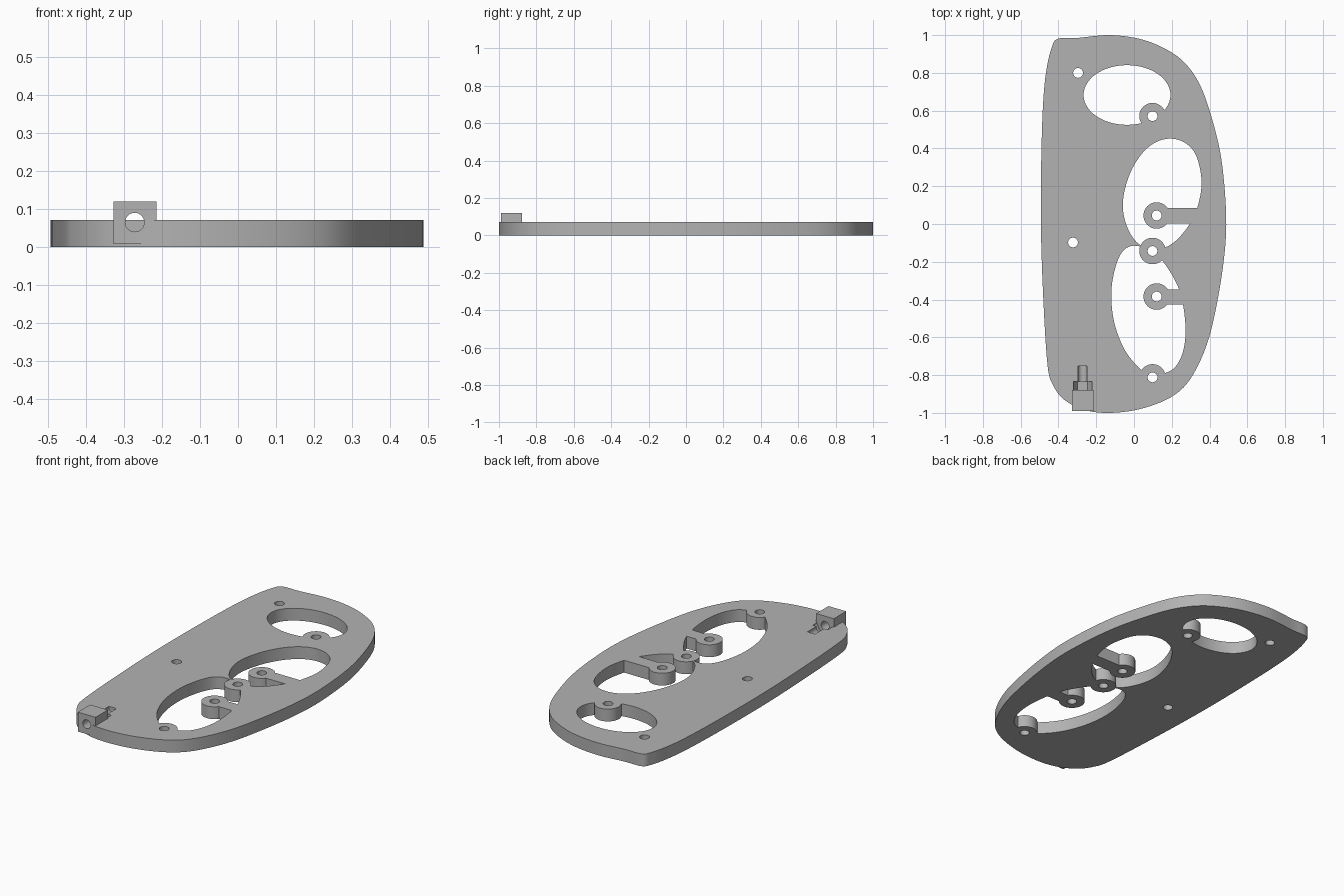
import bpy, bmesh, math
from mathutils import Vector

if "Cube" in bpy.data.objects:
    bpy.data.objects.remove(bpy.data.objects["Cube"])

T = 0.071  # plate thickness
grey = bpy.data.materials.new("grey")
grey.diffuse_color = (0.45, 0.45, 0.45, 1)
grey.use_nodes = True
grey.node_tree.nodes["Principled BSDF"].inputs["Base Color"].default_value = grey.diffuse_color


def smooth_loop(pts, n=6):
    """Closed Catmull-Rom curve through the points."""
    p = [Vector(q) for q in pts]
    out = []
    for i in range(len(p)):
        a, b, c, d = (p[(i + k - 1) % len(p)] for k in range(4))
        for j in range(n):
            t = j / n
            out.append(0.5 * (2 * b + (c - a) * t + (2 * a - 5 * b + 4 * c - d) * t ** 2
                              + (3 * b - a - 3 * c + d) * t ** 3))
    return out


def ellipse(cx, cy, rx, ry, n=48, turn=0.0):
    return [(cx + rx * math.cos(math.tau * i / n + turn), cy + ry * math.sin(math.tau * i / n + turn))
            for i in range(n)]


def rect(x0, x1, y0, y1):
    return [(x0, y0), (x1, y0), (x1, y1), (x0, y1)]


def prism(name, profile, lo, hi, axis="Z"):
    """Extrude a profile along z, or an (x, z) profile along y."""
    bm = bmesh.new()
    place = (lambda u, v: (u, v, lo)) if axis == "Z" else (lambda u, v: (u, lo, v))
    face = bm.faces.new([bm.verts.new(place(u, v)) for u, v in profile])
    ext = bmesh.ops.extrude_face_region(bm, geom=[face])
    move = (0, 0, hi - lo) if axis == "Z" else (0, hi - lo, 0)
    bmesh.ops.translate(bm, vec=move, verts=[g for g in ext["geom"] if isinstance(g, bmesh.types.BMVert)])
    bmesh.ops.recalc_face_normals(bm, faces=bm.faces)
    mesh = bpy.data.meshes.new(name)
    bm.to_mesh(mesh)
    bm.free()
    mesh.materials.append(grey)
    ob = bpy.data.objects.new(name, mesh)
    bpy.context.collection.objects.link(ob)
    return ob


def combine(target, tool, op):
    bpy.context.view_layer.objects.active = target
    mod = target.modifiers.new("bool", "BOOLEAN")
    mod.operation, mod.solver, mod.object = op, "EXACT", tool
    bpy.ops.object.modifier_apply(modifier=mod.name)
    bpy.data.objects.remove(tool)


# plate outline
outline = [(-0.493, 0.0), (-0.49, 0.39), (-0.48, 0.66), (-0.463, 0.82), (-0.437, 0.93), (-0.405, 0.98),
           (-0.30, 0.985), (-0.13, 1.0), (0.03, 0.98), (0.16, 0.93), (0.265, 0.857), (0.35, 0.735),
           (0.415, 0.55), (0.463, 0.34), (0.487, 0.07), (0.481, -0.14), (0.443, -0.40), (0.385, -0.64),
           (0.295, -0.825), (0.19, -0.92), (0.03, -0.98), (-0.13, -1.0), (-0.26, -0.985), (-0.37, -0.93),
           (-0.43, -0.85), (-0.458, -0.745), (-0.48, -0.40)]
plate = prism("plate", smooth_loop(outline), 0, T)

# three large openings
middle = [(0.19, 0.452), (0.27, 0.43), (0.33, 0.36), (0.358, 0.22), (0.335, 0.085), (0.295, 0.0),
          (0.22, -0.09), (0.14, -0.13), (0.04, -0.115), (-0.02, -0.05), (-0.055, 0.05), (-0.055, 0.15),
          (-0.02, 0.27), (0.04, 0.37), (0.11, 0.43)]
lower = [(0.0, -0.115), (0.08, -0.138), (0.155, -0.20), (0.24, -0.35), (0.272, -0.53), (0.262, -0.665),
         (0.22, -0.755), (0.16, -0.79), (0.08, -0.792), (0.03, -0.765), (-0.05, -0.665), (-0.105, -0.52),
         (-0.12, -0.365), (-0.10, -0.235), (-0.06, -0.145)]
for loop in (ellipse(-0.037, 0.683, 0.23, 0.158, 64), smooth_loop(middle), smooth_loop(lower)):
    combine(plate, prism("opening_cutter", loop, -0.1, 0.2), "DIFFERENCE")

# support arms and round bosses
for y0, y1 in ((0.003, 0.085), (-0.426, -0.346)):
    combine(plate, prism("arm", rect(0.12, 0.36, y0, y1), 0, T), "UNION")
bosses = [(0.098, 0.571), (0.12, 0.045), (0.098, -0.143), (0.12, -0.384), (0.098, -0.812)]
for x, y in bosses:
    combine(plate, prism("boss", ellipse(x, y, 0.07, 0.07), 0, T), "UNION")

# corner block
combine(plate, prism("block", rect(-0.328, -0.215, -0.99, -0.878), 0.008, 0.12), "UNION")

# screw holes
for x, y in bosses + [(-0.296, 0.80), (-0.323, -0.098)]:
    combine(plate, prism("hole_cutter", ellipse(x, y, 0.026, 0.026, 32), -0.1, 0.2), "DIFFERENCE")

# bolt channel through the block, and the hexagonal nut pocket behind it
combine(plate, prism("bolt_cutter", ellipse(-0.272, 0.065, 0.025, 0.025, 32), -1.1, -0.752, "Y"), "DIFFERENCE")
combine(plate, prism("nut_cutter", ellipse(-0.272, 0.065, 0.052, 0.052, 6), -0.878, -0.835, "Y"), "DIFFERENCE")

plate.select_set(True)
bpy.context.view_layer.objects.active = plate
bpy.ops.object.shade_smooth_by_angle(angle=math.radians(30))
